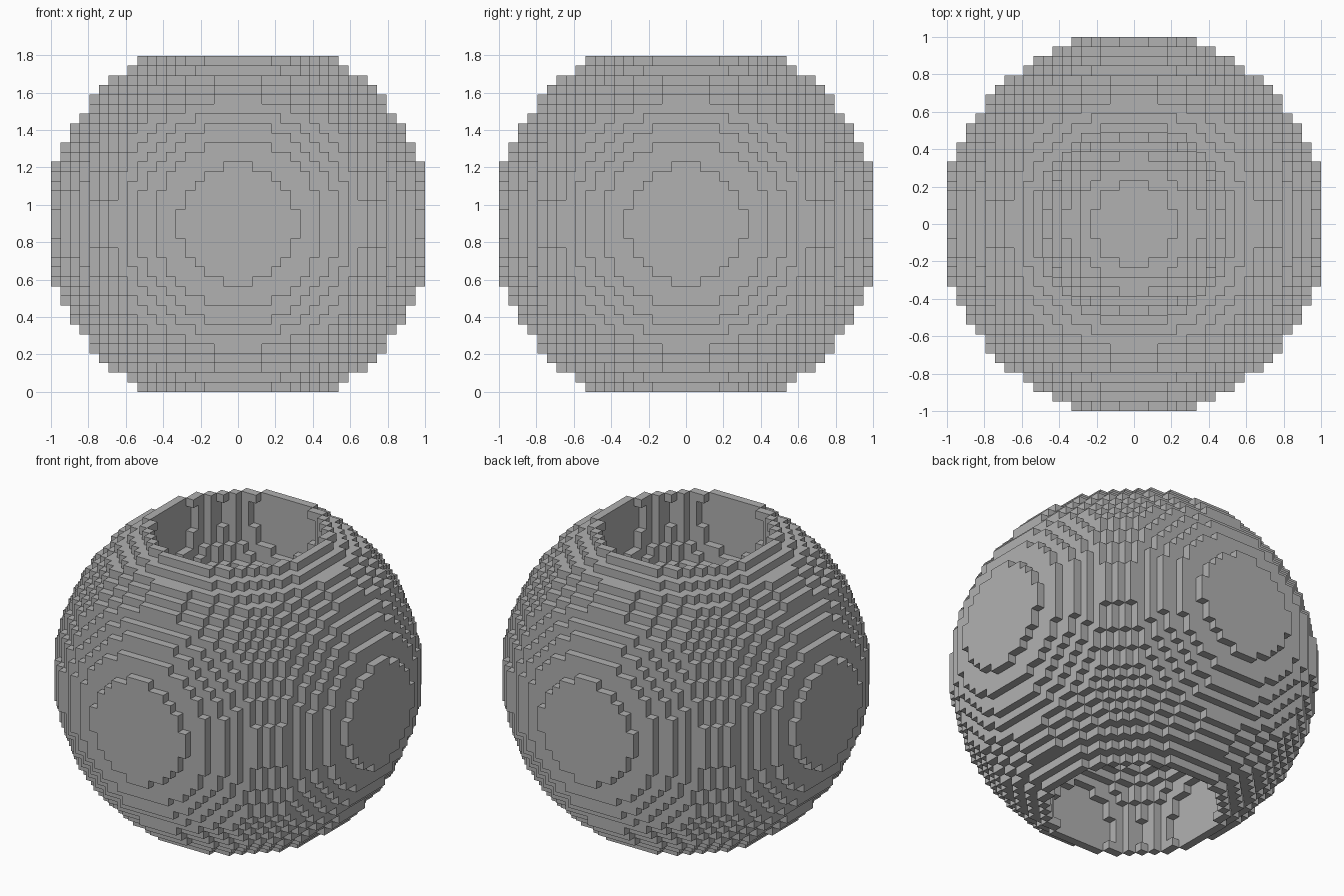
import bpy, bmesh

cube = bpy.data.objects.get("Cube")
if cube:
    bpy.data.objects.remove(cube, do_unlink=True)

RADIUS = 20          # ball radius in blocks
CRATER = 10          # radius of the hollow at each pole
CRATER_HEIGHT = 15   # hollow centre above and below the middle
HALF = RADIUS - 1
SIZE = 2 / (2 * HALF + 1)
BASE = CRATER_HEIGHT + 2.5   # lowest remaining layer, in blocks below the middle


def is_solid(x, y, z):
    """Blocks inside the ball and outside both polar hollows."""
    flat = x * x + y * y
    in_ball = flat + z * z < RADIUS ** 2
    in_crater = flat + (abs(z) - CRATER_HEIGHT) ** 2 < CRATER ** 2
    return in_ball and not in_crater


span = range(-HALF, HALF + 1)
blocks = {(x, y, z) for x in span for y in span for z in span if is_solid(x, y, z)}

bm = bmesh.new()
corners = {}


def corner(point):
    """Shared vertex at a block corner."""
    if point not in corners:
        x, y, z = point
        corners[point] = bm.verts.new((x * SIZE, y * SIZE, (z + BASE) * SIZE))
    return corners[point]


def add_side(block, axis, sign):
    """One outward-facing square side of a block."""
    quad = []
    for u, v in ((-1, -1), (1, -1), (1, 1), (-1, 1)):
        p = list(block)
        p[axis] += sign / 2
        p[(axis + 1) % 3] += u / 2
        p[(axis + 2) % 3] += v / 2
        quad.append(corner(tuple(p)))
    bm.faces.new(quad if sign > 0 else quad[::-1])


# Exposed sides only
for block in sorted(blocks):
    for axis in range(3):
        for sign in (-1, 1):
            neighbour = list(block)
            neighbour[axis] += sign
            if tuple(neighbour) not in blocks:
                add_side(block, axis, sign)

mesh = bpy.data.meshes.new("block_ball")
bm.to_mesh(mesh)
bm.free()

# Grey stone
stone = bpy.data.materials.new("grey_stone")
stone.use_nodes = True
colour = (0.44, 0.44, 0.44, 1)
stone.diffuse_color = colour
stone.node_tree.nodes["Principled BSDF"].inputs["Base Color"].default_value = colour
mesh.materials.append(stone)

ball = bpy.data.objects.new("block_ball", mesh)
bpy.context.collection.objects.link(ball)
